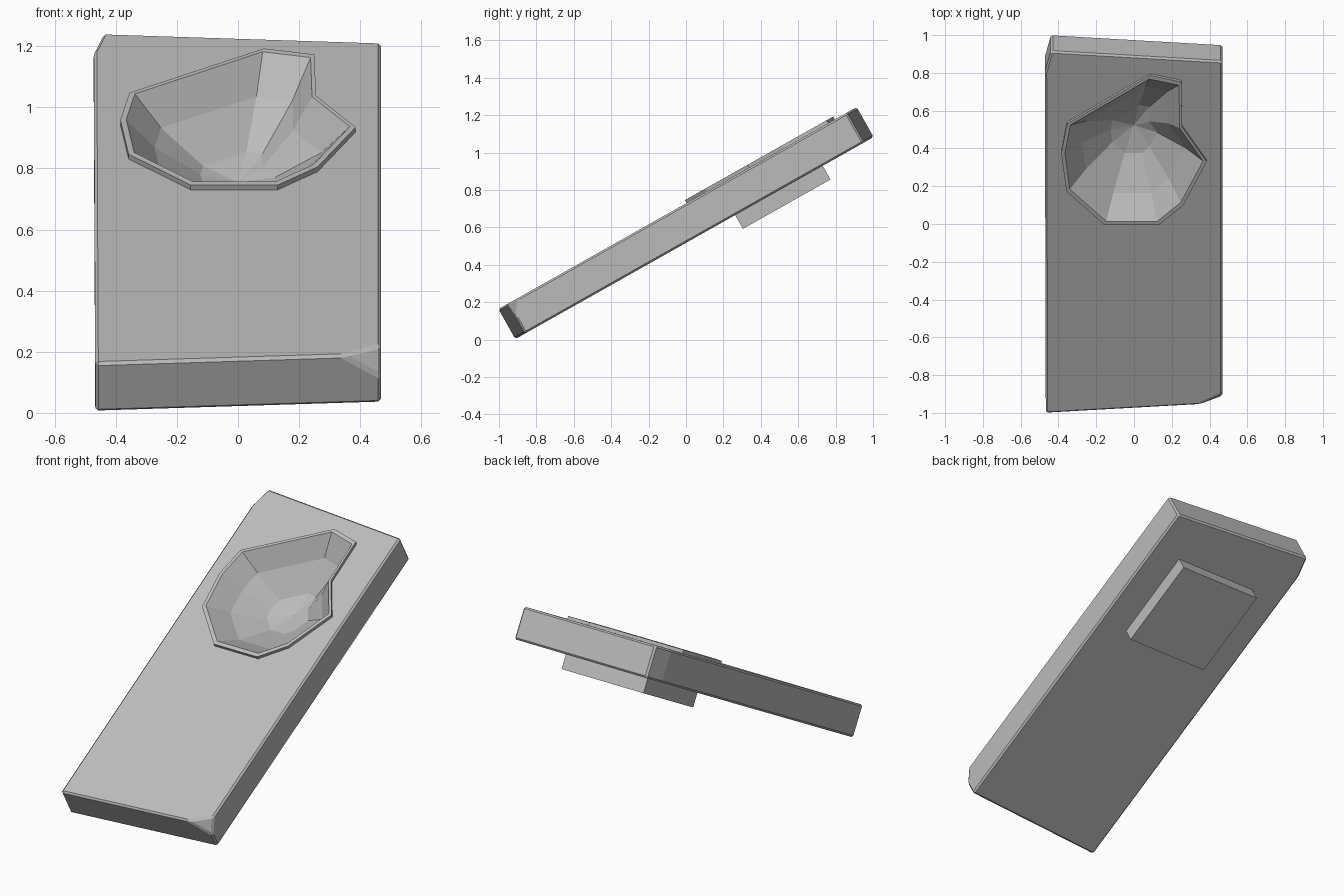
import bpy, bmesh, math
from mathutils import Vector

cube = bpy.data.objects.get("Cube")
if cube:
    bpy.data.objects.remove(cube, do_unlink=True)

# One matte grey for everything
GREY = (0.5, 0.5, 0.5, 1)
grey = bpy.data.materials.new("stone_grey")
grey.use_nodes = True
grey.diffuse_color = GREY
grey.node_tree.nodes["Principled BSDF"].inputs["Base Color"].default_value = GREY

TILT = math.radians(29.4)
THICK = 0.184
LIP = 0.018


def finish(name, bm):
    """Make a tilted object; local z = 0 is the upper face of the slab."""
    bmesh.ops.recalc_face_normals(bm, faces=bm.faces)
    mesh = bpy.data.meshes.new(name)
    bm.to_mesh(mesh)
    bm.free()
    mesh.materials.append(grey)
    ob = bpy.data.objects.new(name, mesh)
    bpy.context.collection.objects.link(ob)
    ob.location = (0, -0.045, 0.703)
    ob.rotation_euler.x = TILT
    return ob


def prism(outline, low, high):
    bm = bmesh.new()
    base = bm.faces.new([bm.verts.new((x, y, low)) for x, y in outline])
    top = bmesh.ops.extrude_face_region(bm, geom=[base])["geom"]
    verts = [g for g in top if isinstance(g, bmesh.types.BMVert)]
    bmesh.ops.translate(bm, verts=verts, vec=(0, 0, high - low))
    bmesh.ops.recalc_face_normals(bm, faces=bm.faces)
    return bm


# Slab with skewed ends and one corner sliced off
slab_outline = [(-0.467, -1.1), (0.468, -1.04), (0.468, 1.04),
                (-0.44, 1.1), (-0.472, 0.97)]
bm = prism(slab_outline, -THICK, 0)
a, b, c = Vector((0.34, -1.048, 0)), Vector((0.468, -0.98, 0)), Vector((0.468, -1.04, -0.085))
normal = (b - a).cross(c - a)
if normal.x < 0:
    normal.negate()
bmesh.ops.bisect_plane(bm, geom=bm.verts[:] + bm.edges[:] + bm.faces[:],
                       plane_co=a, plane_no=normal, clear_outer=True)
bmesh.ops.holes_fill(bm, edges=[e for e in bm.edges if e.is_boundary])
bmesh.ops.bevel(bm, geom=bm.edges[:], offset=0.01, segments=1, affect='EDGES')
slab = finish("slab", bm)

# Block under the bowl
block_outline = [(-0.26, 0.25), (0.28, 0.25), (0.28, 0.787), (-0.26, 0.787)]
block = finish("under_block", prism(block_outline, -0.268, -THICK))

# Raised lip following the irregular bowl outline
rim = [(-0.385, 0.49), (-0.355, 0.67), (0.085, 0.965), (0.25, 0.925), (0.255, 0.65),
       (0.385, 0.44), (0.26, 0.175), (0.13, 0.055), (-0.155, 0.055), (-0.358, 0.26)]
lip = finish("bowl_lip", prism(rim, -0.01, LIP))

# Bowl cutter: shrinking rings down to a single low point
centre = Vector((0, 0.52))
bm = bmesh.new()
rings = []
for scale, height in ((0.95, 0.1), (0.95, LIP), (0.71, -0.09), (0.32, -0.2)):
    ring = [centre + (Vector(p) - centre) * scale for p in rim]
    rings.append([bm.verts.new((p.x, p.y, height)) for p in ring])
low_point = bm.verts.new((centre.x, centre.y, -0.235))
count = len(rim)
bm.faces.new(rings[0])
for upper, lower in zip(rings, rings[1:]):
    for i in range(count):
        j = (i + 1) % count
        bm.faces.new((upper[i], upper[j], lower[j], lower[i]))
for i in range(count):
    bm.faces.new((rings[-1][i], rings[-1][(i + 1) % count], low_point))
cutter = finish("bowl_cutter", bm)
cutter.hide_render = True

# Carve the bowl through every part
for ob in (slab, block, lip):
    mod = ob.modifiers.new("bowl", 'BOOLEAN')
    mod.operation = 'DIFFERENCE'
    mod.solver = 'EXACT'
    mod.object = cutter
    bpy.context.view_layer.objects.active = ob
    bpy.ops.object.modifier_apply(modifier=mod.name)
bpy.data.objects.remove(cutter, do_unlink=True)
